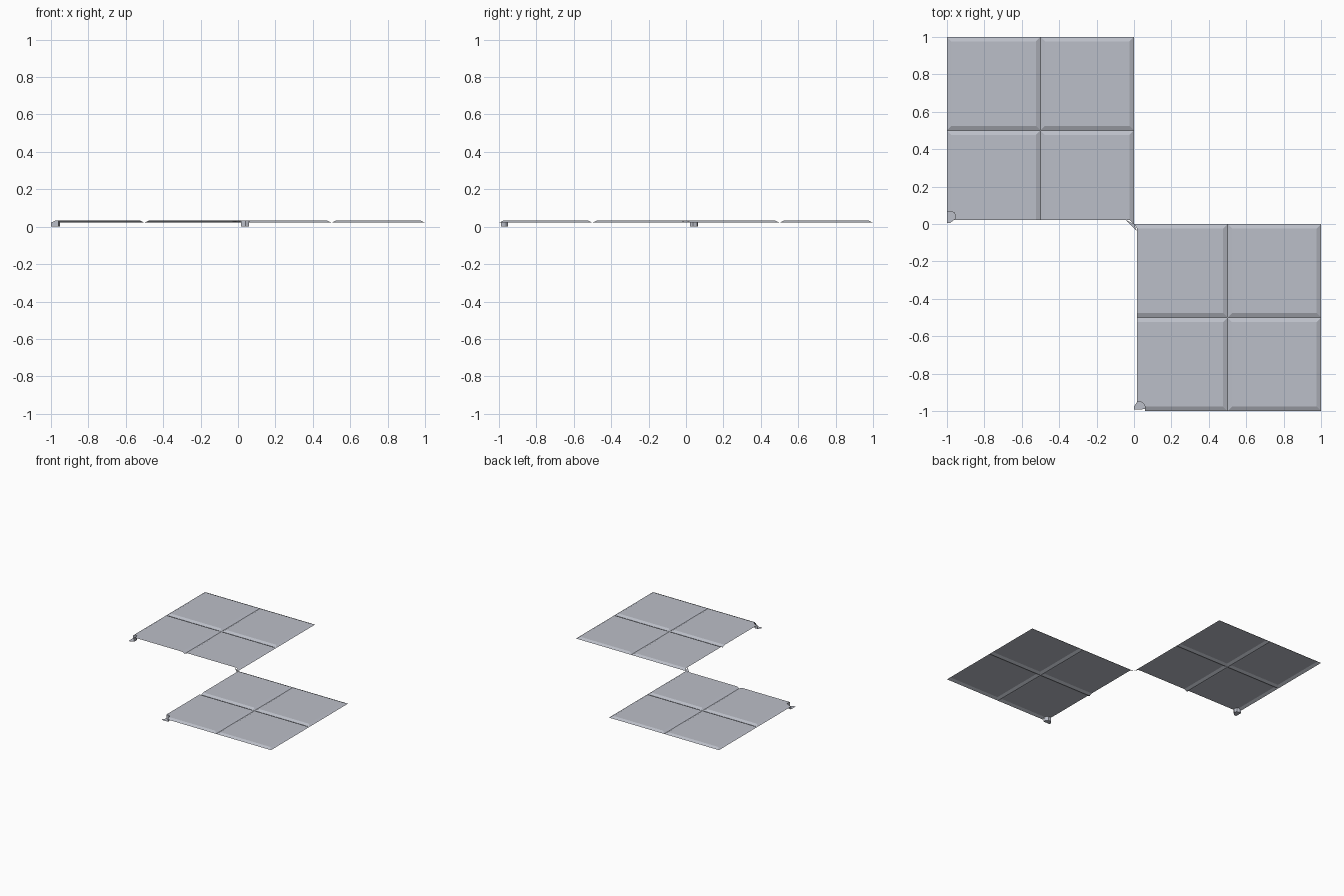
import bpy, bmesh

if "Cube" in bpy.data.objects:
    bpy.data.objects.remove(bpy.data.objects["Cube"])

HIGH, LOW, BEVEL, FLOOR = 0.033, 0.022, 0.024, 0.0

grey = bpy.data.materials.new("pale grey")
grey.diffuse_color = (0.50, 0.52, 0.58, 1)
grey.use_nodes = True
grey.node_tree.nodes["Principled BSDF"].inputs["Base Color"].default_value = grey.diffuse_color


def face(bm, pts):
    bm.faces.new([bm.verts.new(p) for p in pts])


def finish(bm, name):
    bmesh.ops.remove_doubles(bm, verts=bm.verts, dist=0.0002)
    mesh = bpy.data.meshes.new(name)
    bm.to_mesh(mesh)
    bm.free()
    mesh.materials.append(grey)
    bpy.context.collection.objects.link(bpy.data.objects.new(name, mesh))


def tile(bm, x0, y0, x1, y1, cut="", notch=None):
    """Raised square sheet with sloped borders; cut sides have no slope."""
    b = {s: 0 if s in cut else BEVEL for s in "SENW"}
    corners = [(x0, y0), (x1, y0), (x1, y1), (x0, y1)]
    inner = [(x0 + b["W"], y0 + b["S"]), (x1 - b["E"], y0 + b["S"]),
             (x1 - b["E"], y1 - b["N"]), (x0 + b["W"], y1 - b["N"])]
    face(bm, [(*p, HIGH) for p in (notch or inner[:1]) + inner[1:]])
    for i, side in enumerate("SENW"):
        if side in cut:
            continue
        o0, o1, i0, i1 = corners[i], corners[(i + 1) % 4], inner[i], inner[(i + 1) % 4]
        if notch and side == "S":
            i0, o0 = notch[-1], (notch[-1][0], y0)
        if notch and side == "W":
            i1, o1 = notch[0], (x0, notch[0][1])
        face(bm, [(*o0, LOW), (*o1, LOW), (*i1, HIGH), (*i0, HIGH)])


def panel(name, x, y, cut, notch):
    """Two by two tiles; the inner side of the panel is trimmed."""
    bm = bmesh.new()
    trim = 0.022 if cut == "S" else 0.016
    for i in range(2):
        for j in range(2):
            x0, y0 = x + i * 0.5, y + j * 0.5
            x1, y1 = x0 + 0.5, y0 + 0.5
            c = ""
            if cut == "S" and j == 0:
                y0, c = y0 + trim, "S"
            if cut == "W" and i == 0:
                x0, c = x0 + trim, "W"
            tile(bm, x0, y0, x1, y1, c, notch if i == j == 0 else None)
    finish(bm, name)


def foot(name, wall, corner):
    """Small sunken corner foot: walls down from the notch and a floor."""
    bm = bmesh.new()
    for a, b in zip(wall, wall[1:]):
        face(bm, [(a[0], a[1], FLOOR), (b[0], b[1], FLOOR), b, a])
    rim = [(p[0], p[1], FLOOR) for p in reversed(wall)]
    face(bm, [(*p, FLOOR) for p in corner] + rim)
    finish(bm, name)


# floor panels
notch_a = [(-0.976, 0.065), (-0.96, 0.06), (-0.953, 0.037), (-0.962, 0.022)]
notch_b = [(0.016, -0.952), (0.04, -0.952), (0.055, -0.965), (0.058, -0.976)]
panel("back_left_floor_panel", -1, 0, "S", notch_a)
panel("front_right_floor_panel", 0, -1, "W", notch_b)

# corner feet
foot("back_left_foot", [(-1, 0.065, LOW)] + [(*p, HIGH) for p in notch_a],
     [(-1, 0.006), (-0.982, 0.006)])
foot("front_right_foot", [(*p, HIGH) for p in notch_b] + [(0.058, -0.99, LOW)],
     [(0.0, -0.975), (0.0, -0.992)])

# sloped link joining the panels at the middle
bm = bmesh.new()
mid = (0, 0, LOW)
face(bm, [(-0.045, 0.022, HIGH), (0.016, -0.04, HIGH), mid])
face(bm, [(-BEVEL, 0.022, HIGH), mid, (0, 0.022, LOW)])
face(bm, [(0.016, -BEVEL, HIGH), (0.016, 0, LOW), mid])
finish(bm, "panel_link")
